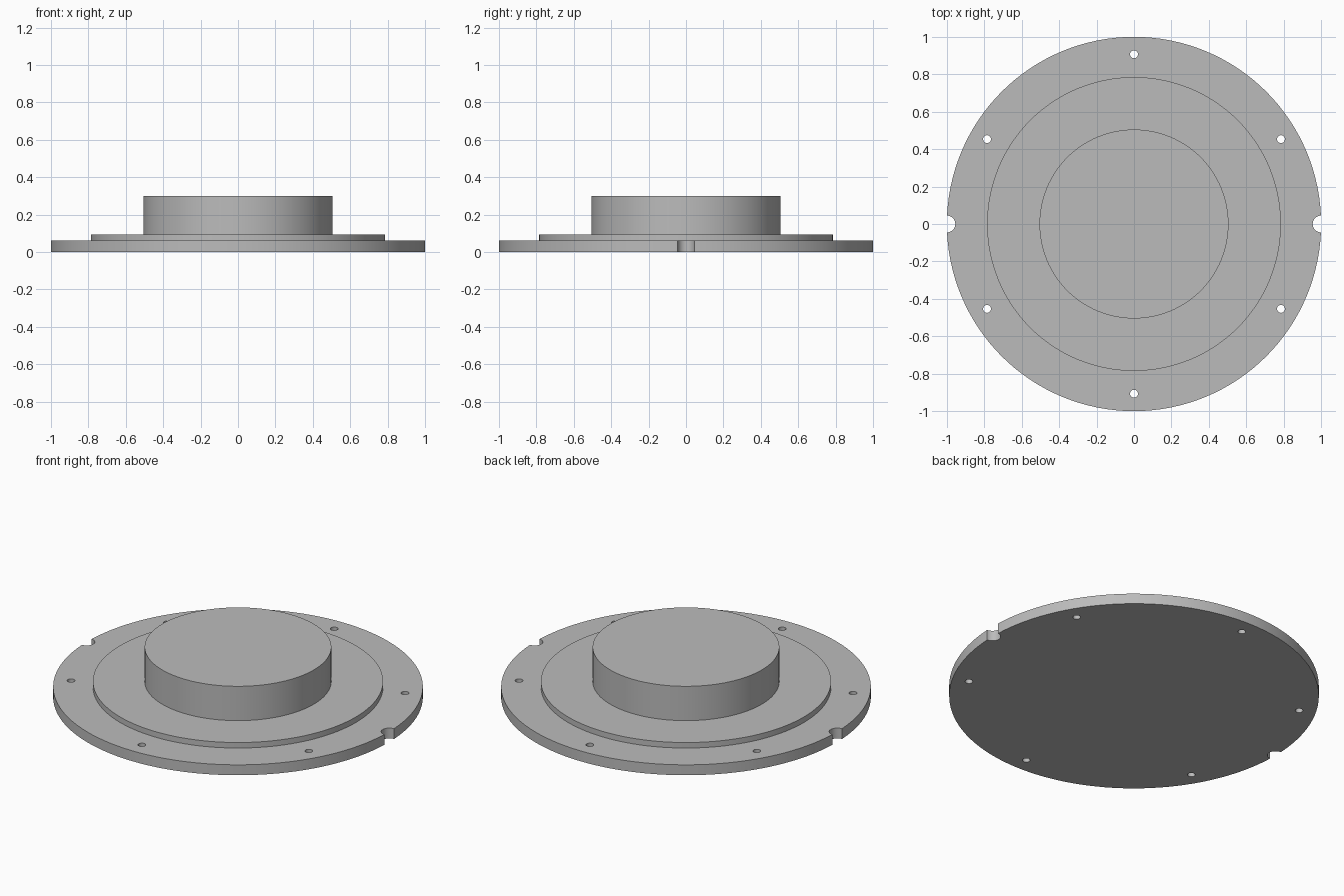
import bpy, bmesh, math

if "Cube" in bpy.data.objects:
    bpy.data.objects.remove(bpy.data.objects["Cube"])

SEG = 128
grey = bpy.data.materials.new("plain grey")
grey.diffuse_color = (0.5, 0.5, 0.5, 1)
grey.use_nodes = True
grey.node_tree.nodes["Principled BSDF"].inputs["Base Color"].default_value = grey.diffuse_color


def new_object(name, bm):
    bmesh.ops.recalc_face_normals(bm, faces=bm.faces)
    mesh = bpy.data.meshes.new(name)
    bm.to_mesh(mesh)
    bm.free()
    obj = bpy.data.objects.new(name, mesh)
    bpy.context.collection.objects.link(obj)
    mesh.materials.append(grey)
    return obj


# Stepped flange: rim plate, raised step and central boss as one turned solid
bm = bmesh.new()
profile = [(1.0, 0.0), (1.0, 0.062), (0.785, 0.062), (0.785, 0.095),
           (0.505, 0.095), (0.505, 0.30)]
rings = [[bm.verts.new((r * math.cos(2 * math.pi * i / SEG),
                        r * math.sin(2 * math.pi * i / SEG), z))
          for i in range(SEG)] for r, z in profile]
for low, high in zip(rings, rings[1:]):
    for i in range(SEG):
        j = (i + 1) % SEG
        bm.faces.new((low[i], low[j], high[j], high[i]))
bm.faces.new(rings[0][::-1])
bm.faces.new(rings[-1])
flange = new_object("stepped_flange", bm)

# Cutters: six bolt holes and two half-round edge notches
bm = bmesh.new()


def add_pin(radius, distance, degrees, segments):
    a = math.radians(degrees)
    pin = bmesh.ops.create_cone(bm, cap_ends=True, segments=segments,
                                radius1=radius, radius2=radius, depth=0.4)
    bmesh.ops.translate(bm, verts=pin["verts"],
                        vec=(distance * math.cos(a), distance * math.sin(a), 0.03))


for k in range(6):
    add_pin(0.021, 0.907, 30 + 60 * k, 24)
for angle in (0, 180):
    add_pin(0.045, 1.0, angle, 32)
cutter = new_object("hole_cutter", bm)
cutter.hide_render = True
cutter.hide_set(True)

# Cut the holes and notches, then smooth the round walls
cut = flange.modifiers.new("holes", 'BOOLEAN')
cut.operation = 'DIFFERENCE'
cut.solver = 'EXACT'
cut.object = cutter
bpy.context.view_layer.objects.active = flange
flange.select_set(True)
bpy.ops.object.modifier_apply(modifier=cut.name)
bpy.data.objects.remove(cutter)
bpy.ops.object.shade_smooth_by_angle(angle=math.radians(30))
